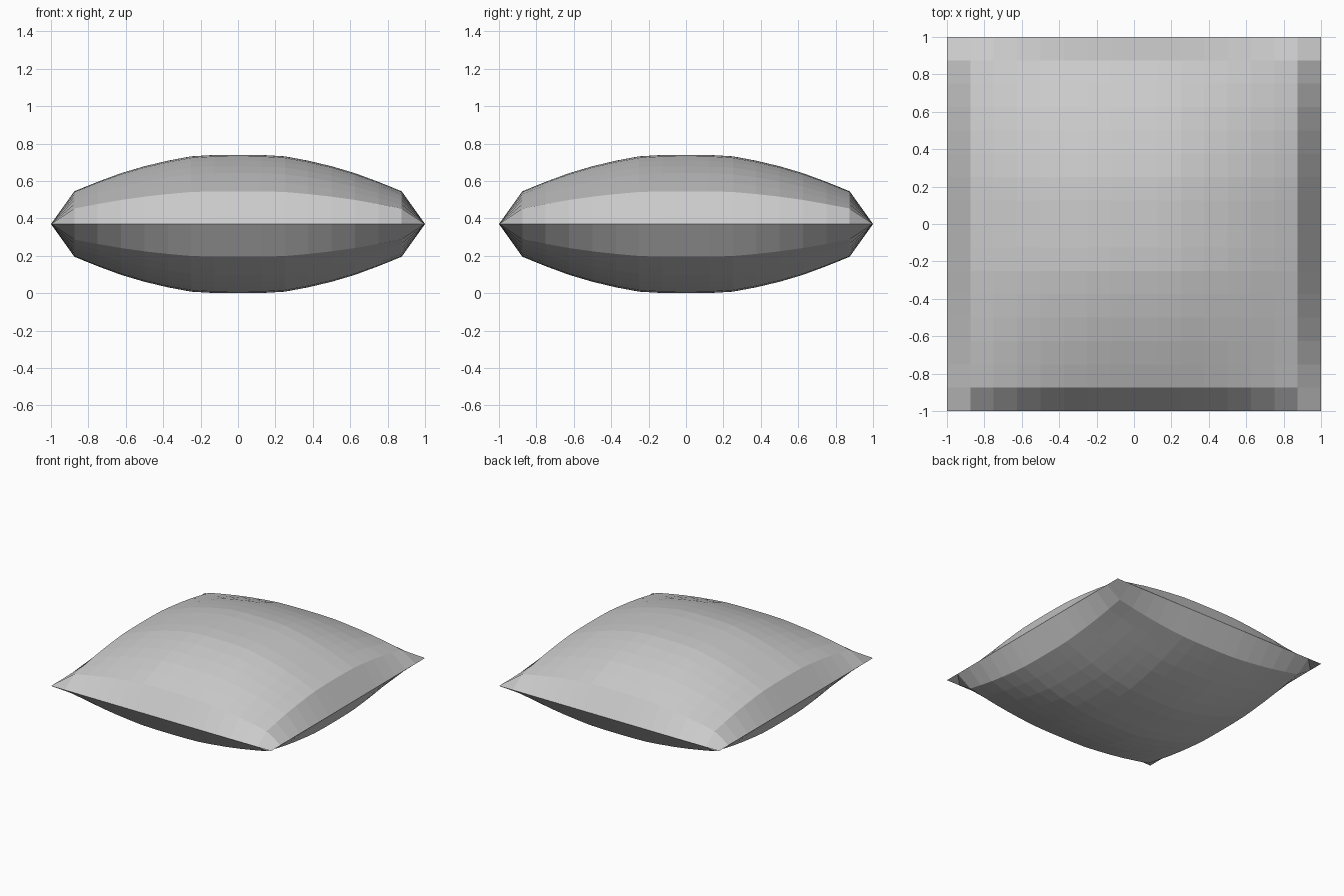
import bpy, bmesh

if "Cube" in bpy.data.objects:
    bpy.data.objects.remove(bpy.data.objects["Cube"])

N = 16          # cells along each side
MID = 0.37      # seam height, also the puff height
# puff profile from centre to seam
PROFILE = [1.0, 0.998, 0.978, 0.915, 0.835, 0.735, 0.61, 0.473, 0.0]


def puff(i):
    return PROFILE[abs(i - N // 2)]


bm = bmesh.new()


def half_shell(sign):
    """One bulging fabric panel of the pillow."""
    grid = [[bm.verts.new((2 * i / N - 1, 2 * j / N - 1,
                           MID + sign * MID * puff(i) * puff(j)))
             for j in range(N + 1)] for i in range(N + 1)]
    for i in range(N):
        for j in range(N):
            bm.faces.new((grid[i][j], grid[i + 1][j],
                          grid[i + 1][j + 1], grid[i][j + 1]))


# top and bottom panels, sewn together at the seam
half_shell(1)
half_shell(-1)
bmesh.ops.remove_doubles(bm, verts=bm.verts[:], dist=1e-4)
bmesh.ops.recalc_face_normals(bm, faces=bm.faces[:])

mesh = bpy.data.meshes.new("pillow")
bm.to_mesh(mesh)
bm.free()
pillow = bpy.data.objects.new("pillow", mesh)
bpy.context.collection.objects.link(pillow)
